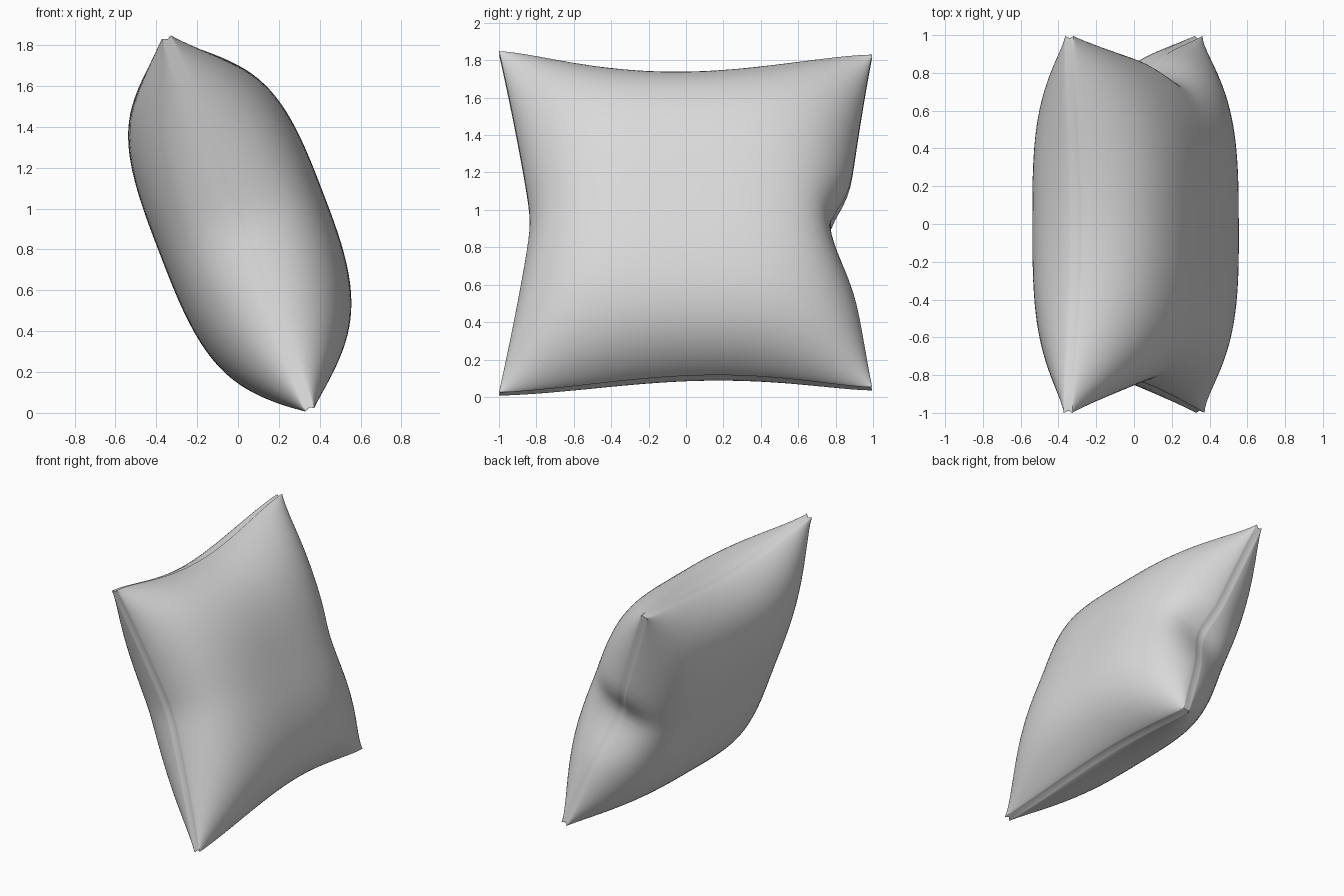
import bpy, bmesh
from math import sin, pi, exp
from mathutils import Vector

cube = bpy.data.objects.get("Cube")
if cube:
    bpy.data.objects.remove(cube)

N = 56                                   # grid cells along each panel side
CENTRE = Vector((0, 0, 0.93))
UP = Vector((-0.359, 0, 0.933))          # leaning direction of the cushion
OUT = Vector((0.933, 0, 0.359))          # panel normal
ACROSS = Vector((0, 1, 0))
SEAM = 0.024                             # half thickness of the seam


def v_notch(t):
    """Rounded V, one in the middle and zero at the corners."""
    return 1.1 - (t * t + 0.01) ** 0.5 - 0.095 * t * t


def across(s, t):
    """Side edges are drawn in, with a sharp pinch in the back one."""
    if s < 0:
        return s * (1 - 0.165 * v_notch(t) * s * s)
    width = 0.15 if t > -0.04 else 0.28
    pinch = 0.095 * exp(-((t + 0.04) / width) ** 2)
    return s * (0.995 - 0.13 * v_notch(t) * s * s - pinch * s ** 5)


def upward(s, t):
    """Top and bottom edges sag towards the middle, a little off centre."""
    if t > 0:
        corner, sag, skew = 0.965 - 0.01 * s, 0.117, -0.25
    else:
        corner, sag, skew = 0.965 - 0.015 * s, 0.08, 0.4
    edge = corner - sag * (1 - s * s) ** 1.6 * (1 + skew * s)
    return t * (1 - (1 - edge) * t * t)


def fullness(a, power):
    return max(0, 1 - abs(a) ** 3) ** power


def point(s, t, height, shrink=1.0):
    return (CENTRE + ACROSS * across(s, t) * shrink
            + UP * upward(s, t) * shrink + OUT * height)


steps = [sin(pi / 2 * (2 * i / N - 1)) for i in range(N + 1)]
rim = ([(i, 0) for i in range(N)] + [(N, j) for j in range(N)]
       + [(i, N) for i in range(N, 0, -1)] + [(0, j) for j in range(N, 0, -1)])

bm = bmesh.new()
# Groove running between the two panels
groove = [bm.verts.new(point(steps[i], steps[j], 0, 0.988)) for i, j in rim]

# Two puffed panels, each joined to the groove
for side, depth, power in ((1, 0.418, 0.74), (-1, 0.388, 0.62)):
    grid = [[bm.verts.new(point(s, t, side * (
                SEAM + depth * fullness(s, 0.6) * fullness(t, power))))
             for t in steps] for s in steps]
    for i in range(N):
        for j in range(N):
            bm.faces.new((grid[i][j], grid[i + 1][j],
                          grid[i + 1][j + 1], grid[i][j + 1]))
    edge = [grid[i][j] for i, j in rim]
    for k in range(len(rim)):
        m = (k + 1) % len(rim)
        bm.faces.new((edge[k], edge[m], groove[m], groove[k]))

bmesh.ops.recalc_face_normals(bm, faces=bm.faces[:])
for face in bm.faces:
    face.smooth = True
mesh = bpy.data.meshes.new("cushion")
bm.to_mesh(mesh)
bm.free()
cushion = bpy.data.objects.new("cushion", mesh)
bpy.context.collection.objects.link(cushion)

# Plain fabric
fabric = bpy.data.materials.new("light_grey_fabric")
fabric.use_nodes = True
colour = (0.7, 0.7, 0.7, 1)
fabric.diffuse_color = colour
fabric.node_tree.nodes["Principled BSDF"].inputs["Base Color"].default_value = colour
mesh.materials.append(fabric)
